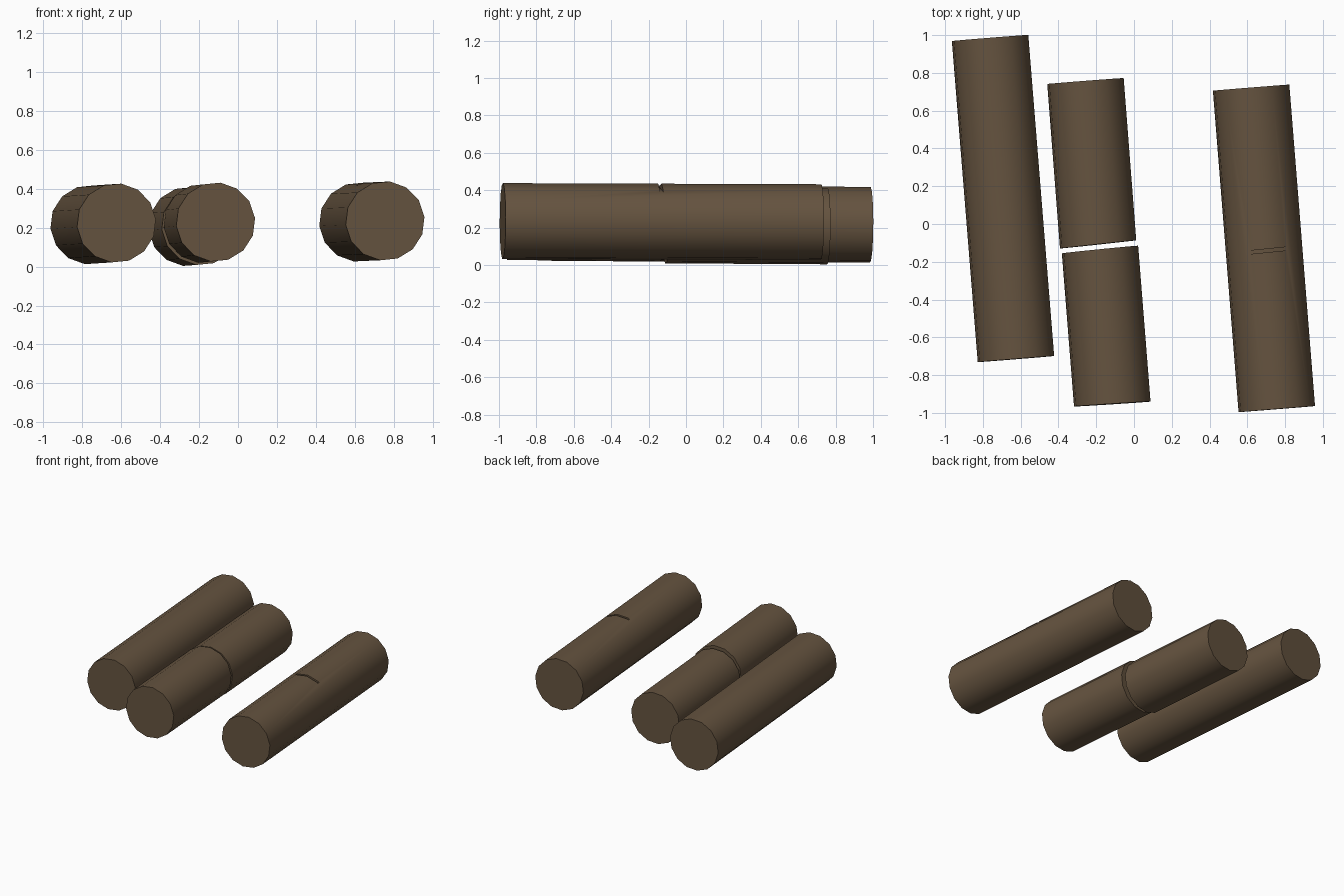
import bpy, bmesh, math
from mathutils import Vector, Matrix

if "Cube" in bpy.data.objects:
    bpy.data.objects.remove(bpy.data.objects["Cube"], do_unlink=True)

SIDES = 14
RADIUS = 0.204

# Bark colour
bark = bpy.data.materials.new("brown wood")
bark.use_nodes = True
color = (0.130, 0.087, 0.050, 1)
bark.diffuse_color = color
bark.node_tree.nodes["Principled BSDF"].inputs["Base Color"].default_value = color


def log(name, front, back, roll, front_skew=0.0, back_skew=0.0):
    """A log between two end centres; the skews tilt the sawn ends."""
    front, back = Vector(front), Vector(back)
    axis = (back - front).normalized()
    right = axis.cross(Vector((0, 0, 1))).normalized()
    up = right.cross(axis)
    bm = bmesh.new()
    rings = []
    for centre, skew in ((front, front_skew), (back, back_skew)):
        ring = []
        for i in range(SIDES):
            a = math.tau * i / SIDES + roll
            across = RADIUS * math.cos(a)
            ring.append(bm.verts.new(centre + right * across
                                     + up * RADIUS * math.sin(a) + axis * skew * across))
        rings.append(ring)
    a, b = rings
    for i in range(SIDES):
        j = (i + 1) % SIDES
        bm.faces.new((a[i], a[j], b[j], b[i]))
    bm.faces.new(a)
    bm.faces.new(b)
    bmesh.ops.recalc_face_normals(bm, faces=bm.faces[:])
    mesh = bpy.data.meshes.new(name)
    bm.to_mesh(mesh)
    bm.free()
    mesh.materials.append(bark)
    obj = bpy.data.objects.new(name, mesh)
    bpy.context.collection.objects.link(obj)
    return obj


# Whole log, sawn log in two halves, and notched log
whole = log("whole_log", (-0.625, -0.715, 0.224), (-0.762, 0.985, 0.215), 0.1)
near_half = log("sawn_log_front", (-0.115, -0.953, 0.229), (-0.18, -0.135, 0.222), 0.1, -0.015, 0.02)
far_half = log("sawn_log_back", (-0.19, -0.108, 0.211), (-0.257, 0.757, 0.206), 0.1, 0.03)
notched = log("notched_log", (0.756, -0.98, 0.235), (0.62, 0.722, 0.229), 0.1)

# Shallow saw cut across the top of the notched log
bpy.ops.mesh.primitive_cube_add(size=1, location=(0.715, -0.14, 0.453))
cutter = bpy.context.object
cutter.name = "saw_cut_cutter"
cutter.scale = (0.4, 0.018, 0.1)
cutter.rotation_euler = (0, 0.12, 0.1)
cutter.hide_render = True
cutter.hide_set(True)
cut = notched.modifiers.new("saw_cut", "BOOLEAN")
cut.operation = "DIFFERENCE"
cut.solver = "EXACT"
cut.object = cutter
bpy.context.view_layer.objects.active = notched
bpy.ops.object.modifier_apply(modifier=cut.name)
bpy.data.objects.remove(cutter, do_unlink=True)

# Smooth bark with crisp sawn ends
bpy.ops.object.select_all(action="DESELECT")
for obj in (whole, near_half, far_half, notched):
    obj.select_set(True)
bpy.context.view_layer.objects.active = whole
bpy.ops.object.shade_smooth_by_angle(angle=math.radians(40))
